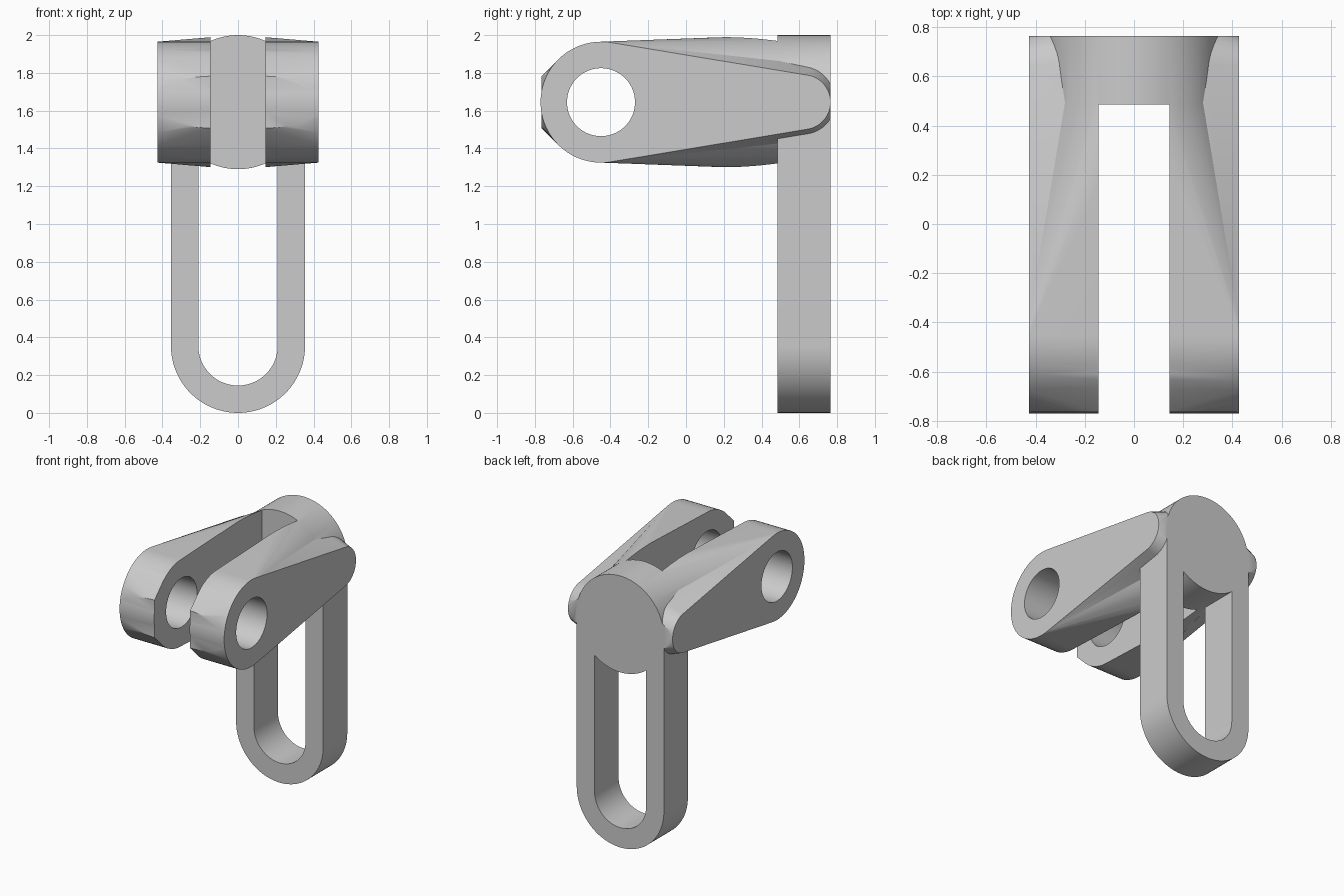
import bpy
import bmesh
import math
from mathutils import Vector

if "Cube" in bpy.data.objects:
    bpy.data.objects.remove(bpy.data.objects["Cube"])

HUB_Z, HUB_R = 1.645, 0.355      # round hub at the back
Y0, Y1 = 0.485, 0.765            # hub and loop thickness
IN, OUT = 0.145, 0.426           # inner and outer face of an arm
EYE_Y, EYE_R, HOLE_R = -0.45, 0.32, 0.18
TIP_Y, TIP_R, TIP_ROOT = 0.62, 0.145, 0.24

steel = bpy.data.materials.new("grey steel")
steel.use_nodes = True
steel.diffuse_color = (0.6, 0.6, 0.6, 1)
steel.node_tree.nodes["Principled BSDF"].inputs["Base Color"].default_value = (0.6, 0.6, 0.6, 1)


def ring_x(x, y, r, z=HUB_Z, n=72):
    """Circle of points facing along x."""
    turns = [math.tau * i / n for i in range(n)]
    return [Vector((x, y + r * math.cos(a), z + r * math.sin(a))) for a in turns]


def ring_y(y, r, z=HUB_Z, n=96):
    """Circle of points facing along y."""
    turns = [math.tau * i / n for i in range(n)]
    return [Vector((r * math.cos(a), y, z + r * math.sin(a))) for a in turns]


def hull(name, points, cuts=()):
    """Convex solid around the points, trimmed by (point, outward normal) planes."""
    bm = bmesh.new()
    for p in points:
        bm.verts.new(p)
    res = bmesh.ops.convex_hull(bm, input=bm.verts)
    loose = {g for g in res["geom_interior"] + res["geom_unused"]
             if isinstance(g, bmesh.types.BMVert)}
    bmesh.ops.delete(bm, geom=list(loose), context="VERTS")
    for co, normal in cuts:
        geom = bm.verts[:] + bm.edges[:] + bm.faces[:]
        bmesh.ops.bisect_plane(bm, geom=geom, plane_co=co, plane_no=normal, clear_outer=True)
        bmesh.ops.holes_fill(bm, edges=[e for e in bm.edges if e.is_boundary], sides=0)
    bmesh.ops.dissolve_limit(bm, angle_limit=0.002, verts=bm.verts, edges=bm.edges)
    bmesh.ops.recalc_face_normals(bm, faces=bm.faces)
    mesh = bpy.data.meshes.new(name)
    bm.to_mesh(mesh)
    bm.free()
    mesh.materials.append(steel)
    obj = bpy.data.objects.new(name, mesh)
    bpy.context.collection.objects.link(obj)
    return obj


def combine(target, tool, operation):
    """Apply a boolean and remove the tool."""
    mod = target.modifiers.new(operation, "BOOLEAN")
    mod.operation, mod.object, mod.solver = operation, tool, "EXACT"
    bpy.context.view_layer.objects.active = target
    bpy.ops.object.modifier_apply(modifier=mod.name)
    bpy.data.objects.remove(tool)


def stadium(name, r, y0, y1):
    """Upright slab with a round bottom, reaching up to the hub centre."""
    pts = []
    for y in (y0, y1):
        pts += ring_y(y, r, HUB_R) + [Vector((s * r, y, HUB_Z)) for s in (-1, 1)]
    return hull(name, pts)


# Hanging loop with its round hub
link = stadium("clevis_link", HUB_R, Y0, Y1)
combine(link, stadium("loop_opening", 0.21, Y0 - 0.1, Y1 + 0.1), "DIFFERENCE")
combine(link, hull("hub", ring_y(Y0, HUB_R) + ring_y(Y1, HUB_R)), "UNION")

for side in (1, -1):
    inner_cut = ((side * IN, 0, 0), (-side, 0, 0))
    # Tapered body running from the eye to the hub rim
    body = hull("arm_body",
                ring_x(-OUT, EYE_Y, EYE_R) + ring_x(OUT, EYE_Y, EYE_R)
                + ring_y(Y0, HUB_R) + ring_y(Y0 + 0.06, HUB_R - 0.01),
                [inner_cut])
    # Outer cheek with drafted ends, cut flat front and back
    cheek = hull("arm_cheek",
                 ring_x(side * IN, EYE_Y, EYE_R) + ring_x(side * OUT, EYE_Y, EYE_R)
                 + ring_x(side * IN, TIP_Y, TIP_ROOT) + ring_x(side * OUT, TIP_Y, TIP_R)
                 + ring_x(side * IN, -TIP_Y, 0.2) + ring_x(side * OUT, -TIP_Y, TIP_R),
                 [((0, Y1, 0), (0, 1, 0)), ((0, -Y1, 0), (0, -1, 0))])
    combine(body, cheek, "UNION")
    # Pin hole
    combine(body, hull("pin_hole", ring_x(-0.6, EYE_Y, HOLE_R) + ring_x(0.6, EYE_Y, HOLE_R)),
            "DIFFERENCE")
    combine(link, body, "UNION")

bpy.ops.object.select_all(action="DESELECT")
link.select_set(True)
bpy.context.view_layer.objects.active = link
bpy.ops.object.shade_smooth_by_angle(angle=math.radians(30))
